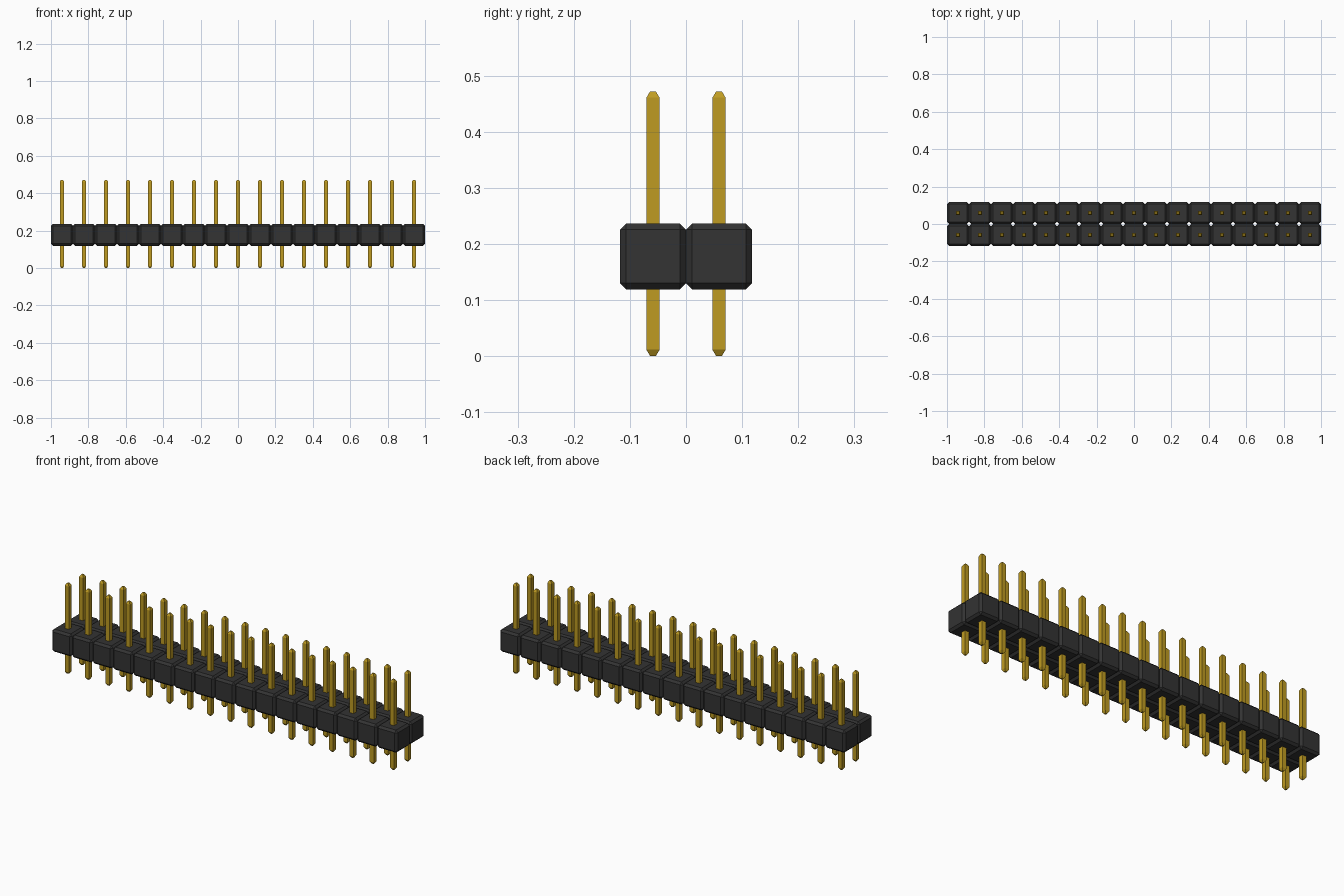
import bpy
import bmesh

cube = bpy.data.objects.get("Cube")
if cube:
    bpy.data.objects.remove(cube, do_unlink=True)

COLUMNS, ROWS = 17, 2
PITCH = 2.0 / COLUMNS
BLOCK_BOTTOM = 0.119
CHAMFER = 0.011
PIN_HEIGHT = 0.472
PIN_HALF, TIP_HALF, TIP_LENGTH = 0.0118, 0.005, 0.0115


def make_material(name, color):
    mat = bpy.data.materials.new(name)
    mat.use_nodes = True
    mat.diffuse_color = color
    mat.node_tree.nodes["Principled BSDF"].inputs["Base Color"].default_value = color
    return mat


def finish_mesh(bm, name, mat):
    bmesh.ops.recalc_face_normals(bm, faces=bm.faces)
    mesh = bpy.data.meshes.new(name)
    bm.to_mesh(mesh)
    bm.free()
    mesh.materials.append(mat)
    return mesh


def block_mesh(mat):
    # Cube with every edge chamfered
    bm = bmesh.new()
    bmesh.ops.create_cube(bm, size=PITCH)
    bmesh.ops.bevel(bm, geom=bm.edges[:], offset=CHAMFER, segments=1,
                    affect='EDGES', profile=0.5)
    return finish_mesh(bm, "housing_block", mat)


def pin_mesh(mat):
    # Square pin lofted through four rings, tapered at both tips
    bm = bmesh.new()
    profile = [(0, TIP_HALF), (TIP_LENGTH, PIN_HALF),
               (PIN_HEIGHT - TIP_LENGTH, PIN_HALF), (PIN_HEIGHT, TIP_HALF)]
    rings = [[bm.verts.new((sx * h, sy * h, z))
              for sx, sy in ((-1, -1), (1, -1), (1, 1), (-1, 1))]
             for z, h in profile]
    for low, high in zip(rings, rings[1:]):
        for i in range(4):
            j = (i + 1) % 4
            bm.faces.new((low[i], low[j], high[j], high[i]))
    bm.faces.new(rings[0][::-1])
    bm.faces.new(rings[-1])
    return finish_mesh(bm, "pin", mat)


def place(name, mesh, location):
    obj = bpy.data.objects.new(name, mesh)
    obj.location = location
    bpy.context.collection.objects.link(obj)


block = block_mesh(make_material("black plastic", (0.033, 0.033, 0.033, 1)))
pin = pin_mesh(make_material("gold metal", (0.52, 0.33, 0.016, 1)))

# Grid of housing blocks, each with a pin through its centre
for row in range(ROWS):
    y = (row - (ROWS - 1) / 2) * PITCH
    for col in range(COLUMNS):
        x = (col - (COLUMNS - 1) / 2) * PITCH
        label = f"{row + 1}_{col + 1}"
        place(f"housing_block_{label}", block, (x, y, BLOCK_BOTTOM + PITCH / 2))
        place(f"pin_{label}", pin, (x, y, 0))
